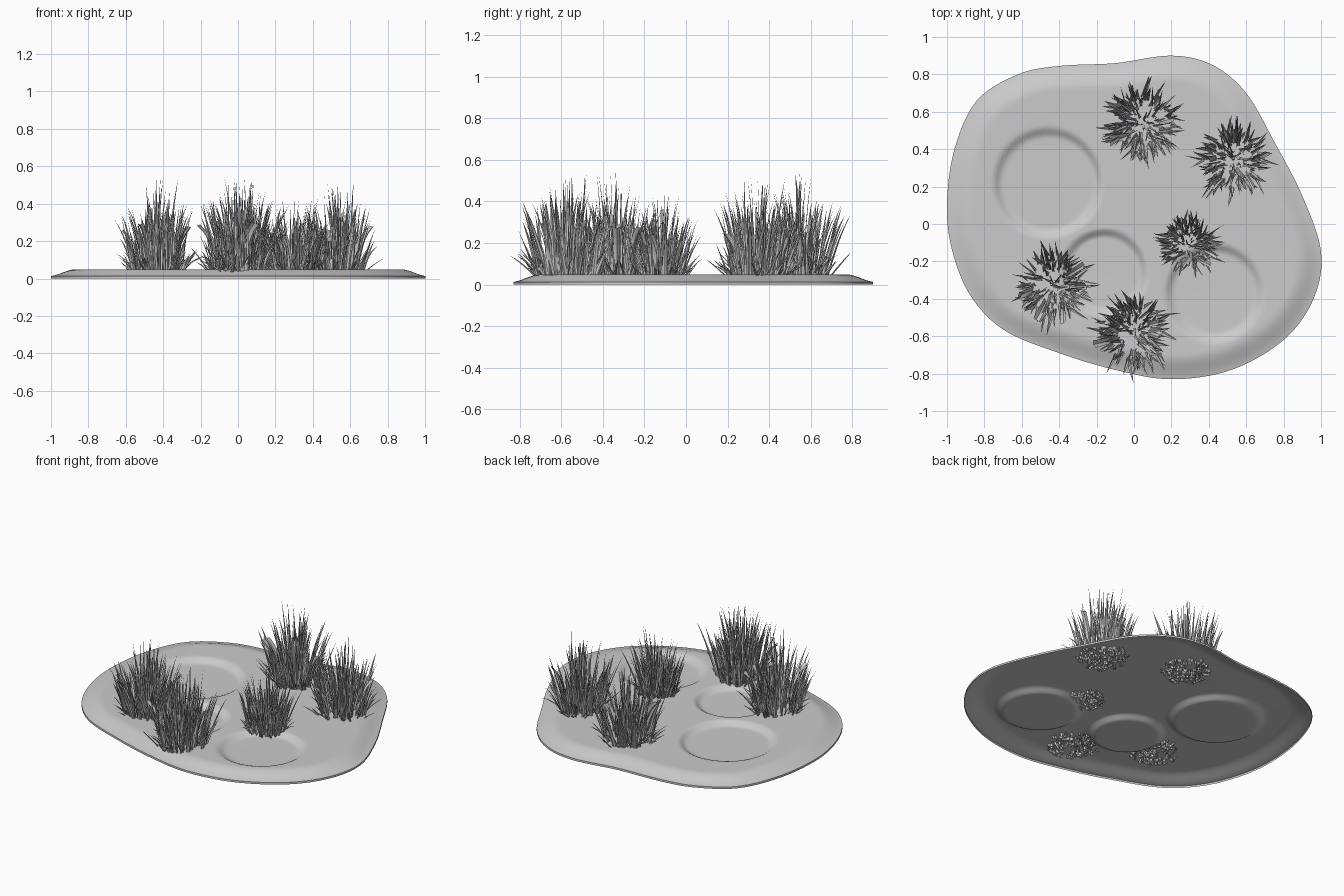
import bpy, bmesh, math, random
from mathutils import Vector

if "Cube" in bpy.data.objects:
    bpy.data.objects.remove(bpy.data.objects["Cube"])

# One plain grey for everything
grey = bpy.data.materials.new("plain_grey")
grey.use_nodes = True
colour = (0.6, 0.6, 0.6, 1)
grey.diffuse_color = colour
grey.node_tree.nodes["Principled BSDF"].inputs["Base Color"].default_value = colour


def finish(bm, name, angle):
    mesh = bpy.data.meshes.new(name)
    bm.to_mesh(mesh)
    bm.free()
    mesh.materials.append(grey)
    obj = bpy.data.objects.new(name, mesh)
    bpy.context.collection.objects.link(obj)
    bpy.ops.object.select_all(action="DESELECT")
    obj.select_set(True)
    bpy.context.view_layer.objects.active = obj
    bpy.ops.object.shade_smooth_by_angle(angle=math.radians(angle))
    return obj


def smooth(t):
    t = max(0.0, min(1.0, t))
    return t * t * (3 - 2 * t)


def closed_spline(points, steps):
    """Closed smooth curve through the points."""
    out, n = [], len(points)
    for i in range(n):
        a, b, c, d = (Vector(points[(i + k) % n]) for k in (-1, 0, 1, 2))
        for s in range(steps):
            t = s / steps
            out.append(0.5 * (2 * b + (c - a) * t + (2 * a - 5 * b + 4 * c - d) * t ** 2
                              + (3 * b - a - 3 * c + d) * t ** 3))
    return out


# Ground: thin open sheet with a sloped rim and three shallow round hollows
outline = closed_spline([
    (1, -0.15), (0.9, 0.15), (0.75, 0.44), (0.6, 0.7), (0.42, 0.85), (0.2, 0.9),
    (-0.1, 0.86), (-0.4, 0.845), (-0.62, 0.8), (-0.84, 0.66), (-0.96, 0.4), (-1, 0.1),
    (-0.97, -0.15), (-0.87, -0.39), (-0.69, -0.57), (-0.4, -0.69), (-0.1, -0.78),
    (0.2, -0.83), (0.52, -0.78), (0.8, -0.62), (0.96, -0.4)], 9)
hollows = [(-0.46, 0.22, 0.3), (-0.16, -0.26, 0.24), (0.43, -0.37, 0.27)]


def ground_height(p, edge):
    z = 0.012 + 0.038 * smooth(edge / 0.12 * 0.8 + 0.1) - 0.004 * smooth(edge / 0.5)
    dip = max(smooth((r - math.hypot(p.x - x, p.y - y)) / 0.055) for x, y, r in hollows)
    return z - 0.026 * dip


bm = bmesh.new()
rings = 64
loops = [[bm.verts.new((p.x, p.y, 0)) for p in outline]]
for k in range(rings):
    s = 1 - k / rings
    loops.append([bm.verts.new((p.x * s, p.y * s, ground_height(p * s, p.length * (1 - s))))
                  for p in outline])
for low, high in zip(loops, loops[1:]):
    for i in range(len(outline)):
        j = (i + 1) % len(outline)
        bm.faces.new((low[i], low[j], high[j], high[i]))
bm.faces.new(loops[-1])
finish(bm, "ground", 50)


def blade(bm, root, heading, tilt, bend, length, width, twist, blunt=False):
    """Tapered leaf with a centre crease, arching along its heading."""
    segments = 6
    out = Vector((math.cos(heading), math.sin(heading), 0))
    side = Vector((math.cos(heading + twist), math.sin(heading + twist), 0)).cross(Vector((0, 0, 1)))
    pos, rows = Vector(root), []
    for k in range(segments + 1):
        u = k / segments
        angle = tilt + bend * u * u
        direction = out * math.sin(angle) + Vector((0, 0, math.cos(angle)))
        inward = side.cross(direction).normalized()
        if k == segments and not blunt:
            rows.append([bm.verts.new(pos)])
        else:
            taper = 0.75 + 0.25 * u if blunt else (0.75 + 0.9 * u) * (1 - u) ** 0.9
            half = side * width * 0.5 * taper
            fold = inward * width * 0.28 * taper
            rows.append([bm.verts.new(pos - half + fold), bm.verts.new(pos),
                         bm.verts.new(pos + half + fold)])
        pos = pos + direction * length / segments
    for a, b in zip(rows, rows[1:]):
        for i in (0, 1):
            if len(b) == 1:
                bm.faces.new((a[i], a[i + 1], b[0]))
            else:
                bm.faces.new((a[i], a[i + 1], b[i + 1], b[i]))


def clump(name, x, y, size, seed):
    rng = random.Random(seed)
    bm = bmesh.new()

    def leaf(r, spread, bend, length, width, blunt=False):
        a = rng.uniform(0, math.tau)
        root = (x + r * size * math.cos(a), y + r * size * math.sin(a), 0.03)
        blade(bm, root, a + rng.uniform(-0.6, 0.6), spread, bend, length * size,
              width * size, rng.uniform(-1.1, 1.1), blunt)

    # Tall upright blades, tallest in the middle
    for _ in range(120):
        r = 0.15 * math.sqrt(rng.random())
        leaf(r, r * 1.3 + rng.uniform(-0.08, 0.16), rng.uniform(0, 0.35),
             rng.uniform(0.24, 0.46) - r * 0.5, rng.uniform(0.016, 0.032))
    # A few thin spikes reaching the top
    for _ in range(14):
        leaf(rng.uniform(0, 0.09), rng.uniform(-0.05, 0.16), rng.uniform(0, 0.2),
             rng.uniform(0.42, 0.54), rng.uniform(0.013, 0.02))
    # Short splayed blades around the foot
    for _ in range(50):
        leaf(rng.uniform(0.08, 0.16), rng.uniform(0.3, 0.95), rng.uniform(0, 0.5),
             rng.uniform(0.08, 0.19), rng.uniform(0.016, 0.03))
    # Broad blunt leaves arching over
    for _ in range(5):
        leaf(rng.uniform(0.07, 0.12), rng.uniform(0.1, 0.25), rng.uniform(0.5, 0.9),
             rng.uniform(0.2, 0.31), rng.uniform(0.03, 0.042), True)
    finish(bm, name, 40)


clump("grass_clump_back", 0.05, 0.54, 0.97, 1)
clump("grass_clump_back_left", 0.53, 0.34, 0.94, 2)
clump("grass_clump_middle", 0.29, -0.12, 0.78, 3)
clump("grass_clump_front_right", -0.43, -0.33, 0.95, 4)
clump("grass_clump_front", 0.0, -0.58, 1.0, 5)
